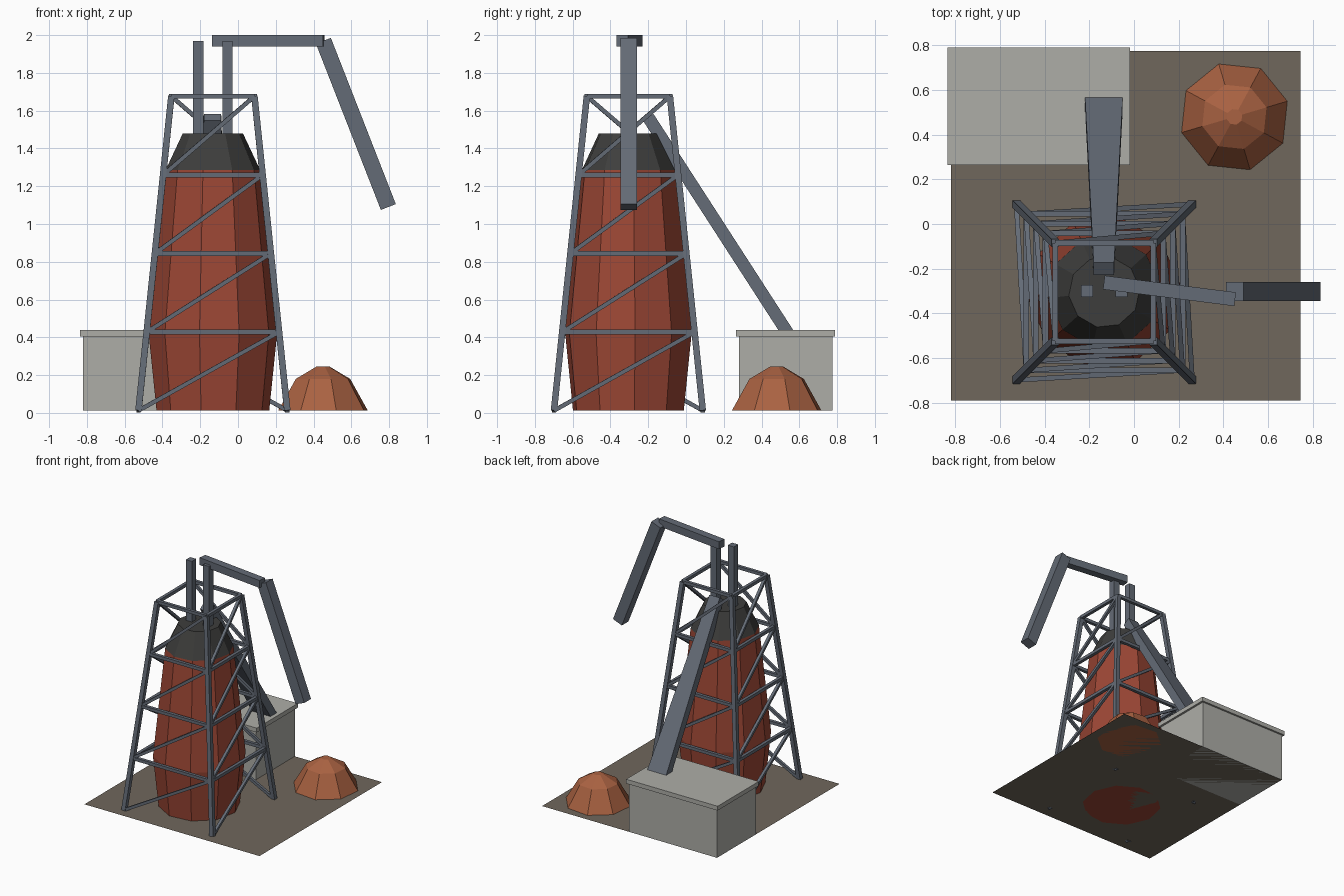
import bpy, bmesh
from math import cos, sin, pi, radians
from mathutils import Vector, Matrix

if "Cube" in bpy.data.objects:
    bpy.data.objects.remove(bpy.data.objects["Cube"], do_unlink=True)


def material(name, rgb):
    m = bpy.data.materials.new(name)
    m.use_nodes = True
    m.diffuse_color = (*rgb, 1)
    node = next(n for n in m.node_tree.nodes if n.type == 'BSDF_PRINCIPLED')
    node.inputs["Base Color"].default_value = (*rgb, 1)
    node.inputs["Roughness"].default_value = 0.9
    return m


RED = material("rust red brick", (0.33, 0.062, 0.035))
DARK = material("charcoal iron", (0.048, 0.048, 0.046))
STEEL = material("blue grey steel", (0.127, 0.147, 0.181))
ORE = material("orange ore", (0.40, 0.122, 0.054))
CONCRETE = material("pale concrete", (0.42, 0.42, 0.39))
EARTH = material("brown earth", (0.162, 0.136, 0.107))

GROUND = 0.013
CX, CY = -0.133, -0.305


def finish(name, bm, mat):
    bmesh.ops.recalc_face_normals(bm, faces=bm.faces)
    mesh = bpy.data.meshes.new(name)
    bm.to_mesh(mesh)
    bm.free()
    mesh.materials.append(mat)
    ob = bpy.data.objects.new(name, mesh)
    bpy.context.collection.objects.link(ob)
    return ob


def box(name, lo, hi, mat):
    lo, hi = Vector(lo), Vector(hi)
    bm = bmesh.new()
    bmesh.ops.create_cube(bm, size=1, matrix=Matrix.Translation((lo + hi) / 2)
                          @ Matrix.Diagonal((*(hi - lo), 1)))
    return finish(name, bm, mat)


def add_beam(bm, a, b, width, depth, end_width=None):
    """Square-ended bar from a to b; width lies sideways, depth is across it."""
    a, b = Vector(a), Vector(b)
    d = (b - a).normalized()
    side = Vector((1, 0, 0)) if abs(d.z) > 0.9 else d.cross(Vector((0, 0, 1)))
    side = (side - d * side.dot(d)).normalized()
    up = d.cross(side)
    rings = []
    for p, w in ((a, width), (b, end_width or width)):
        rings.append([bm.verts.new(p + side * w / 2 * i + up * depth / 2 * j)
                      for i, j in ((-1, -1), (1, -1), (1, 1), (-1, 1))])
    for i in range(4):
        k = (i + 1) % 4
        bm.faces.new((rings[0][i], rings[0][k], rings[1][k], rings[1][i]))
    bm.faces.new(rings[0])
    bm.faces.new(rings[1])


def beam(name, a, b, width, depth, mat, end_width=None):
    bm = bmesh.new()
    add_beam(bm, a, b, width, depth, end_width)
    return finish(name, bm, mat)


def lathe(name, x, y, profile, sides, turn, mat):
    """Faceted solid of revolution from (radius, height) pairs."""
    bm = bmesh.new()
    angles = [radians(turn) + 2 * pi * i / sides for i in range(sides)]
    rings = [[bm.verts.new((x + r * cos(t), y + r * sin(t), z)) for t in angles]
             for r, z in profile]
    for low, high in zip(rings, rings[1:]):
        for i in range(sides):
            k = (i + 1) % sides
            bm.faces.new((low[i], low[k], high[k], high[i]))
    bm.faces.new(rings[0])
    bm.faces.new(rings[-1])
    return finish(name, bm, mat)


# Ground sheet
bm = bmesh.new()
bm.faces.new([bm.verts.new((x, y, GROUND)) for x, y in
              ((-0.82, -0.79), (0.745, -0.79), (0.745, 0.775), (-0.82, 0.775))])
finish("ground", bm, EARTH)

# Furnace stack and its iron top
lathe("furnace_body", CX, CY, [(0.30, GROUND), (0.342, 0.42), (0.252, 1.285)], 10, 6, RED)
lathe("furnace_top", CX, CY, [(0.252, 1.285), (0.16, 1.48)], 10, 6, DARK)

# Tapering lattice tower: legs, rings and one diagonal per panel
LEVELS = [0.012 + 0.416 * i for i in range(5)]


def corner(i, level):
    half = 0.394 - 0.174 * level / 4
    sx, sy = ((-1, -1), (1, -1), (1, 1), (-1, 1))[i % 4]
    return (CX + sx * half, CY + sy * half, LEVELS[level])


legs, rings, braces = bmesh.new(), bmesh.new(), bmesh.new()
for i in range(4):
    add_beam(legs, corner(i, 0), corner(i, 4), 0.034, 0.034)
    for level in range(4):
        add_beam(rings, corner(i, level + 1), corner(i + 1, level + 1), 0.025, 0.025)
        add_beam(braces, corner(i, level), corner(i + 1, level + 1), 0.022, 0.022)
finish("tower_legs", legs, STEEL)
finish("tower_rings", rings, STEEL)
finish("tower_braces", braces, STEEL)

# Gas uptakes and downcomer
for name, s in (("left_uptake", 1), ("right_uptake", -1)):
    x = CX + s * 0.077
    beam(name, (x, CY + 0.005, 1.46), (x, CY + 0.005, 1.97), 0.054, 0.054, STEEL)
beam("cross_duct", (-0.135, -0.262, 1.97), (0.453, -0.337, 1.97), 0.062, 0.06, STEEL)
beam("downcomer", (0.452, -0.303, 1.97), (0.796, -0.303, 1.09), 0.085, 0.085, STEEL)

# Skip bridge, widening towards the stock house
beam("skip_bridge", (-0.135, -0.20, 1.565), (-0.135, 0.55, 0.405),
     0.092, 0.066, STEEL, end_width=0.17)

# Stock house with overhanging roof slab
box("house_walls", (-0.82, 0.28, GROUND), (-0.035, 0.775, 0.405), CONCRETE)
box("house_roof", (-0.836, 0.265, 0.405), (-0.018, 0.79, 0.44), CONCRETE)

# Ore heap
lathe("ore_heap", 0.45, 0.48, [(0.247, GROUND), (0.15, 0.18), (0.036, 0.245)], 8, 16.5, ORE)
